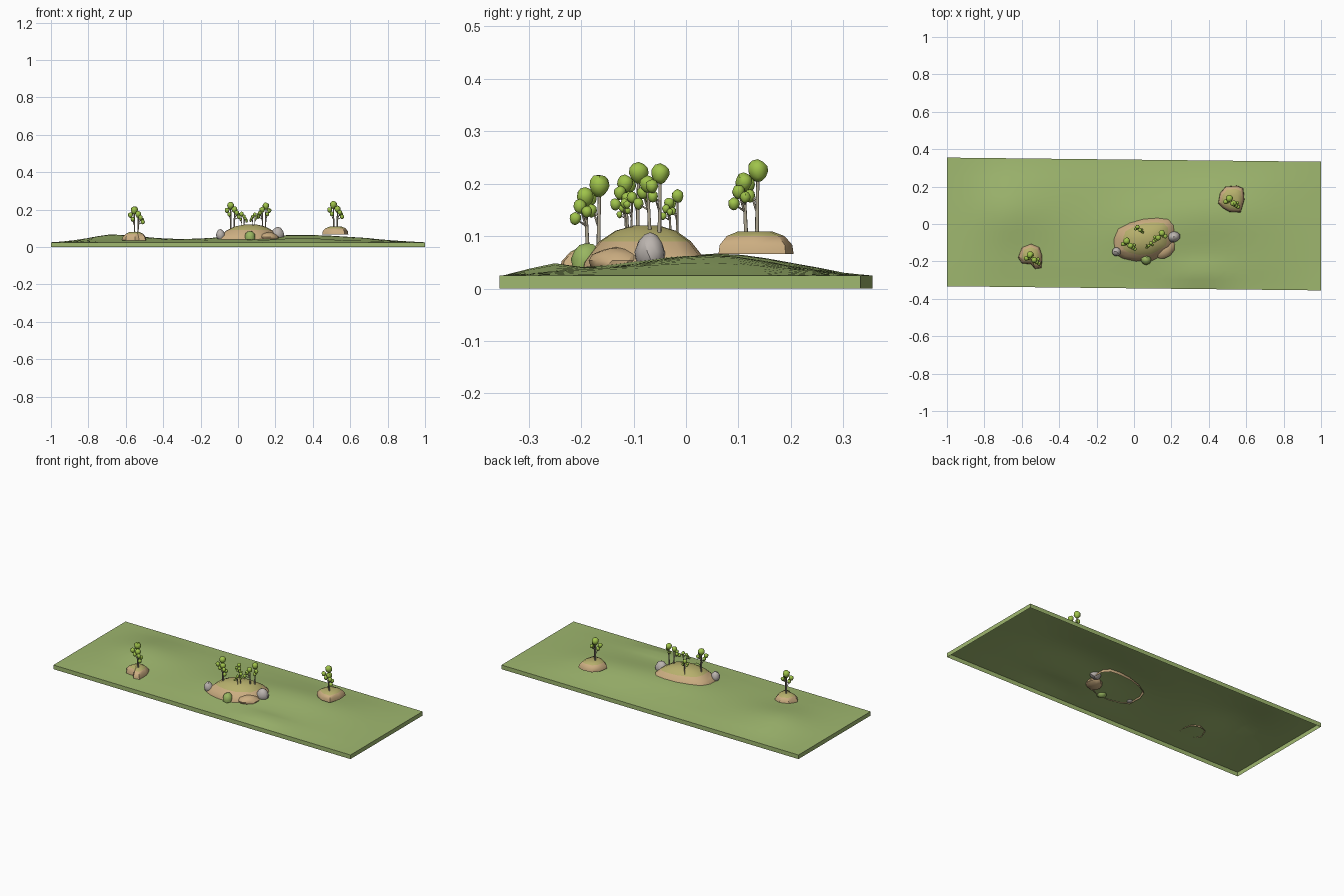
import bpy, bmesh, math, random
from mathutils import Vector, Matrix

if "Cube" in bpy.data.objects:
    bpy.data.objects.remove(bpy.data.objects["Cube"])

random.seed(4)

def mat(name, c):
    m = bpy.data.materials.new(name)
    m.diffuse_color = (*c, 1)
    m.use_nodes = True
    m.node_tree.nodes["Principled BSDF"].inputs["Base Color"].default_value = m.diffuse_color
    return m

GRASS = mat("grass", (0.35, 0.48, 0.16))
SAND = mat("sand", (0.60, 0.42, 0.22))
MOSS = mat("moss", (0.47, 0.43, 0.15))
LEAF = mat("leaf", (0.35, 0.55, 0.07))
BARK = mat("bark", (0.42, 0.38, 0.28))
STONE = mat("stone", (0.50, 0.46, 0.43))
BUSH = mat("bush", (0.32, 0.47, 0.12))

def finish(bm, name, mats, angle=35):
    me = bpy.data.meshes.new(name)
    bm.to_mesh(me)
    bm.free()
    ob = bpy.data.objects.new(name, me)
    bpy.context.collection.objects.link(ob)
    for m in mats:
        me.materials.append(m)
    bpy.ops.object.select_all(action='DESELECT')
    ob.select_set(True)
    bpy.context.view_layer.objects.active = ob
    bpy.ops.object.shade_smooth_by_angle(angle=math.radians(angle))
    return ob

# rolling ground: open-bottomed sheet with a skirt
HILLS = [(-0.68, 0.06, 0.026, 0.22, 0.16), (0.40, 0.06, 0.022, 0.28, 0.14),
         (0.05, -0.02, 0.016, 0.22, 0.15), (0.35, -0.27, 0.018, 0.16, 0.06)]

def ground_z(x, y):
    v = y / 0.345
    ex = min(1, (1 - abs(x)) / 0.3)
    ey = min(1, max(0, (1 - abs(v)) / 0.22))
    z = 0.016 * max(0, 1 - v * v)
    for hx, hy, h, sx, sy in HILLS:
        z += h * math.exp(-((x - hx) / sx) ** 2 - ((y - hy) / sy) ** 2)
    return 0.025 + max(0, ex) * ey * z

bm = bmesh.new()
bmesh.ops.create_grid(bm, x_segments=32, y_segments=14, size=1)
for v in bm.verts:
    x, y = v.co.x, v.co.y * 0.344
    v.co = (x, y - 0.011 * x, ground_z(x, y))
edges = [e for e in bm.edges if e.is_boundary]
ext = bmesh.ops.extrude_edge_only(bm, edges=edges)
for v in ext["geom"]:
    if isinstance(v, bmesh.types.BMVert):
        v.co.z = 0
bmesh.ops.recalc_face_normals(bm, faces=bm.faces)
finish(bm, "ground", [GRASS])

# open-bottomed mounds lofted from an outline and a (scale, height) profile
def mound(name, outline, centre, profile, moss_from):
    bm = bmesh.new()
    c = Vector(centre)
    rings = []
    for s, z in profile:
        ring = []
        for p in outline:
            q = c + (Vector(p) - c) * s
            ring.append(bm.verts.new((q.x, q.y, z)))
        rings.append(ring)
    n = len(outline)
    for k in range(len(rings) - 1):
        a, b = rings[k], rings[k + 1]
        for i in range(n):
            j = (i + 1) % n
            f = bm.faces.new((a[i], a[j], b[j], b[i]))
            f.material_index = int(k >= moss_from)
    bm.faces.new(rings[-1]).material_index = 1
    finish(bm, name, [SAND, MOSS])

mound("main_mound",
      [(0.225, -0.06), (0.225, 0.0), (0.195, 0.035), (0.13, 0.042), (0.05, 0.035),
       (-0.03, 0.01), (-0.09, -0.025), (-0.11, -0.08), (-0.105, -0.16), (-0.06, -0.185),
       (0.01, -0.2), (0.1, -0.195), (0.15, -0.17), (0.21, -0.13)],
      (0.07, -0.075),
      [(1, 0.037), (0.98, 0.05), (0.87, 0.068), (0.72, 0.09), (0.48, 0.11), (0.2, 0.12)], 3)
mound("left_mound",
      [(-0.49, -0.17), (-0.505, -0.125), (-0.55, -0.105), (-0.6, -0.125), (-0.62, -0.18),
       (-0.6, -0.21), (-0.55, -0.215), (-0.53, -0.24), (-0.495, -0.235)],
      (-0.55, -0.17),
      [(1, 0.035), (0.96, 0.052), (0.72, 0.07), (0.42, 0.08)], 2)
mound("right_mound",
      [(0.59, 0.13), (0.585, 0.19), (0.55, 0.205), (0.49, 0.2), (0.46, 0.165),
       (0.45, 0.11), (0.475, 0.085), (0.51, 0.065), (0.57, 0.062)],
      (0.525, 0.13),
      [(1, 0.066), (0.97, 0.083), (0.77, 0.1), (0.45, 0.109)], 2)

# rounded lumps, used for stones, shrub and foliage
def lump(bm, co, r, jitter=0.08, pinch=0.0, sub=2, turn=0):
    res = bmesh.ops.create_icosphere(bm, subdivisions=sub, radius=1)
    rot = Matrix.Rotation(turn, 3, 'Z')
    for v in res["verts"]:
        p = v.co * (1 + random.uniform(-jitter, jitter))
        k = 1 + pinch * p.z
        v.co = Vector(co) + rot @ Vector((p.x * r[0] * k, p.y * r[1] * k, p.z * r[2]))

for name, co, r, m, turn, pinch in [
        ("right_stone", (0.212, -0.068, 0.07), (0.035, 0.029, 0.038), STONE, 0.1, -0.2),
        ("left_stone", (-0.093, -0.148, 0.066), (0.025, 0.024, 0.030), STONE, 0.4, -0.15),
        ("shrub", (0.065, -0.19, 0.056), (0.029, 0.029, 0.032), BUSH, 0, -0.1),
        ("sand_ledge", (0.165, -0.135, 0.053), (0.058, 0.045, 0.026), SAND, 0.7, -0.15)]:
    bm = bmesh.new()
    lump(bm, co, r, 0.05, pinch, 2, turn)
    finish(bm, name, [m], 30)

# trees: stems running from the base to each leaf cluster
def stem(bm, a, b, r1, r2):
    d = b - a
    m = Matrix.Translation((a + b) / 2) @ d.to_track_quat('Z', 'Y').to_matrix().to_4x4()
    bmesh.ops.create_cone(bm, cap_ends=True, segments=6, radius1=r1, radius2=r2,
                          depth=d.length, matrix=m)

# offsets x, y, z, radius and the index of the stem each cluster grows from
CLUSTERS = [(-0.010, 0.010, 0.118, 0.019, 0), (0.012, -0.017, 0.096, 0.016, 1),
            (-0.030, -0.008, 0.092, 0.013, 0), (0.024, -0.027, 0.078, 0.012, 1),
            (0.036, -0.036, 0.055, 0.011, 1), (-0.018, -0.006, 0.070, 0.011, 0),
            (0.032, -0.014, 0.068, 0.010, 1)]

def tree(name, base, s, flip=1):
    base = Vector(base)
    wood, leaves = bmesh.new(), bmesh.new()
    feet = [Vector((-0.008, 0.008, -0.012)), Vector((0.010, -0.012, -0.012))]
    for i, (x, y, z, r, k) in enumerate(CLUSTERS):
        top = Vector((x, y, z))
        foot = feet[k]
        if i > 1:      # side branch leaves its stem below the cluster
            main = Vector(CLUSTERS[k][:3])
            foot = foot.lerp(main, 0.25 + 0.06 * i)
            if foot.z > z - 0.01:
                foot = feet[k].lerp(main, 0.4)
        pts = [base + s * Vector((p.x * flip, p.y, p.z)) for p in (foot, top)]
        w = s * (0.0042 if i < 2 else 0.0022)
        stem(wood, pts[0], pts[1], w, w * 0.7)
        lump(leaves, pts[1], (r * s, r * s, r * s * 1.15), 0.07, 0.15)
    finish(wood, name + "_stems", [BARK], 70)
    finish(leaves, name + "_leaves", [LEAF], 40)

tree("left_tree", (-0.545, -0.175, 0.078), 1.0)
tree("right_tree", (0.52, 0.127, 0.106), 1.0)
tree("mound_tree_a", (-0.03, -0.10, 0.108), 0.95)
tree("mound_tree_b", (0.14, -0.058, 0.112), 0.9, -1)
tree("mound_tree_c", (0.025, -0.022, 0.105), 0.6)
tree("mound_tree_d", (0.085, -0.108, 0.112), 0.52, -1)
